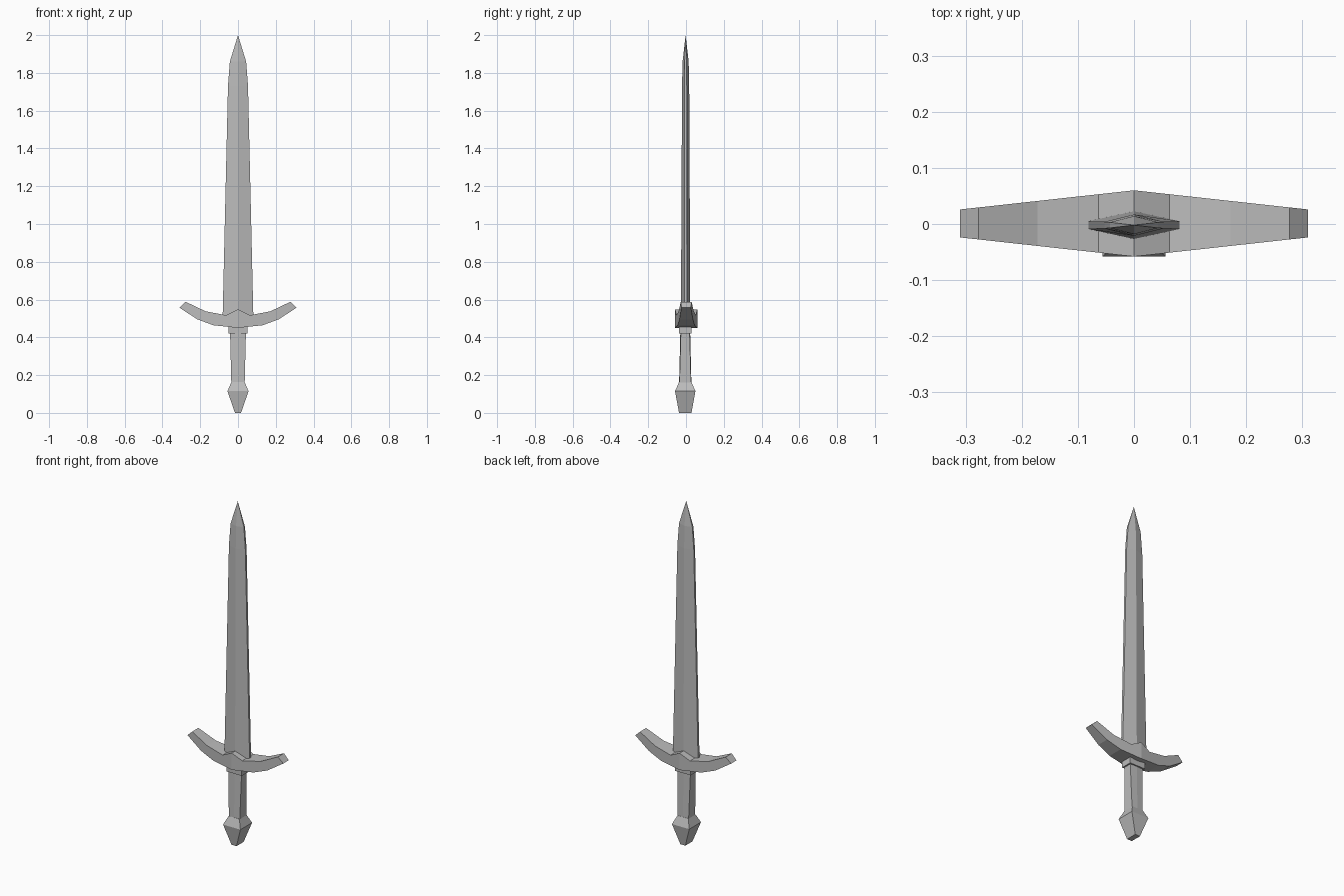
import bpy
import bmesh

cube = bpy.data.objects.get("Cube")
if cube:
    bpy.data.objects.remove(cube)

steel = bpy.data.materials.new("grey steel")
steel.use_nodes = True
GREY = (0.5, 0.5, 0.5, 1)
steel.diffuse_color = GREY
steel.node_tree.nodes["Principled BSDF"].inputs["Base Color"].default_value = GREY


def loft(name, rings):
    """Skin a stack of equal rings, closing both ends."""
    bm = bmesh.new()
    rows = [[bm.verts.new(p) for p in ring] for ring in rings]
    n = len(rows[0])
    for a, b in zip(rows, rows[1:]):
        for i in range(n):
            j = (i + 1) % n
            bm.faces.new((a[i], a[j], b[j], b[i]))
    bm.faces.new(rows[0][::-1])
    bm.faces.new(rows[-1])
    bmesh.ops.remove_doubles(bm, verts=bm.verts, dist=0.0001)
    bmesh.ops.recalc_face_normals(bm, faces=bm.faces)
    mesh = bpy.data.meshes.new(name)
    bm.to_mesh(mesh)
    bm.free()
    mesh.materials.append(steel)
    obj = bpy.data.objects.new(name, mesh)
    bpy.context.collection.objects.link(obj)
    return obj


def ridged_ring(z, half_width, edge, ridge, y=-0.004):
    """Six-sided section: flat sides and a central ridge front and back."""
    w = half_width
    return [(-w, y - edge, z), (0, y - ridge, z), (w, y - edge, z),
            (w, y + edge, z), (0, y + ridge, z), (-w, y + edge, z)]


def box_ring(z, w, d, y=-0.004):
    return [(-w, y - d, z), (w, y - d, z), (w, y + d, z), (-w, y + d, z)]


# Blade: flattened diamond section tapering to a point
loft("blade", [ridged_ring(z, w, e, r, -0.002) for z, w, e, r in (
    (0.48, 0.082, 0.007, 0.025),
    (1.73, 0.053, 0.006, 0.019),
    (1.86, 0.043, 0.005, 0.016),
    (2.0, 0.0, 0.0, 0.0))])

# Crossguard: curved bar, each station has an upper and a lower point
half = [((0.31, 0.557), (0.277, 0.588)),
        ((0.215, 0.495), (0.172, 0.538)),
        ((0.13, 0.464), (0.063, 0.517))]
stations = [((-lo[0], lo[1]), (-up[0], up[1])) for lo, up in half]
stations += [((0, 0.45), (0, 0.548))] + half[::-1]


def guard_ring(lo, up):
    def depth(x):
        return 0.059 - 0.11 * abs(x)
    a, b = depth(lo[0]), depth(up[0])
    return [(lo[0], 0.001 - a, lo[1]), (lo[0], 0.001 + a, lo[1]),
            (up[0], 0.001 + b, up[1]), (up[0], 0.001 - b, up[1])]


loft("crossguard", [guard_ring(lo, up) for lo, up in stations])

# Collar under the guard
loft("collar", [box_ring(0.42, 0.05, 0.033), box_ring(0.47, 0.05, 0.033)])

# Grip, slightly ridged along its middle
loft("grip", [ridged_ring(0.14, 0.035, 0.031, 0.033),
              ridged_ring(0.43, 0.042, 0.023, 0.026)])

# Pommel: tapered block with a sloping shoulder
loft("pommel", [box_ring(0, 0.016, 0.033),
                box_ring(0.115, 0.056, 0.054),
                box_ring(0.163, 0.035, 0.033)])
